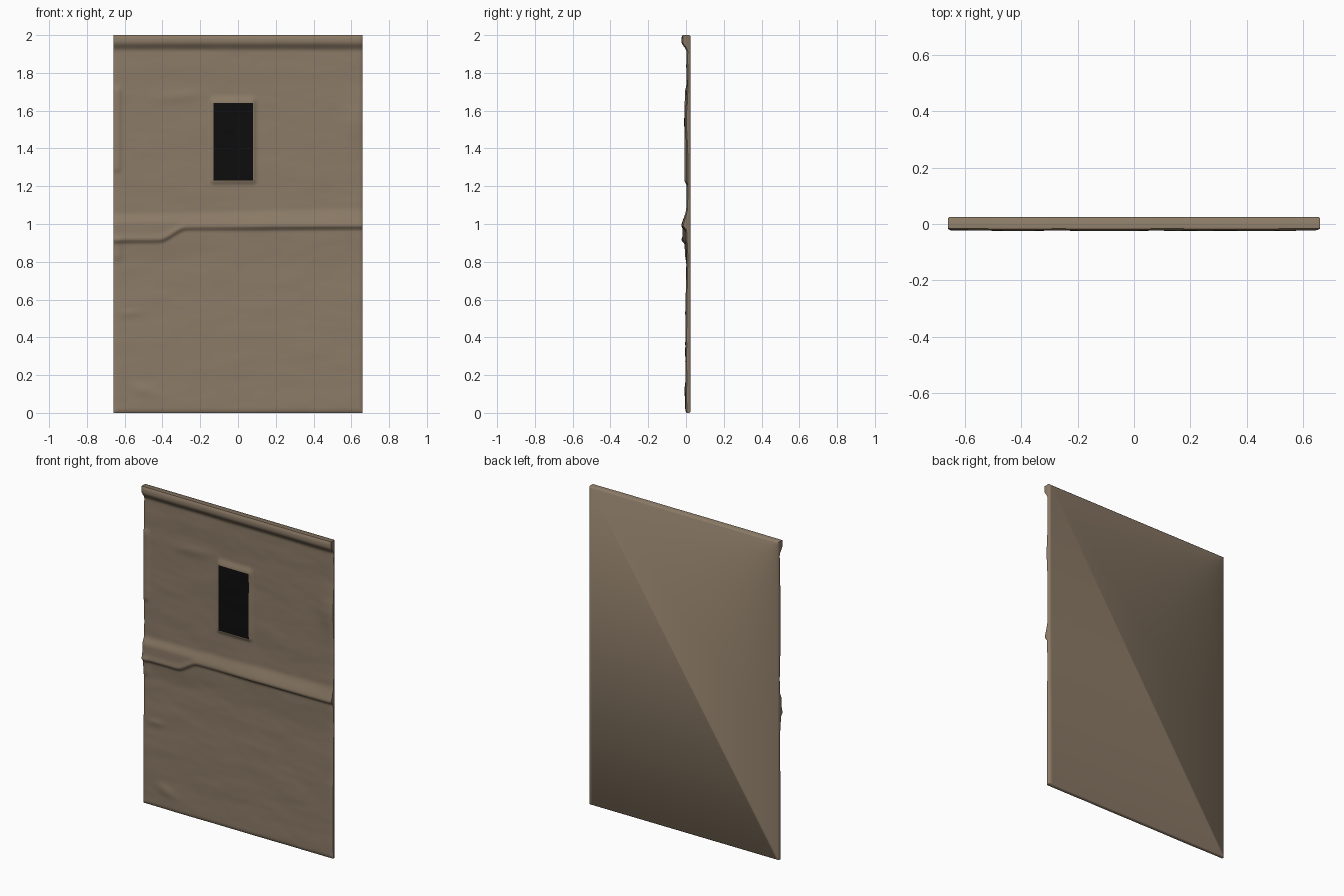
import bpy, bmesh, math
from mathutils import Vector, noise

if "Cube" in bpy.data.objects:
    bpy.data.objects.remove(bpy.data.objects["Cube"])

W, H, STEP = 0.66, 2.0, 0.01
BACK = 0.025
WX0, WX1, WZ0, WZ1 = -0.13, 0.08, 1.23, 1.64   # dark window patch


def smooth(a, b, t):
    t = max(0.0, min(1.0, (t - a) / (b - a)))
    return t * t * (3 - 2 * t)


def blob(x, z, cx, cz, rx, rz):
    return math.exp(-((x - cx) / rx) ** 2 - ((z - cz) / rz) ** 2)


def relief(x, z):
    """How far the cloth stands out towards the viewer."""
    h = -0.003 + 0.006 * (1 - smooth(0.3, 0.9, z))
    # rolled hem along the top
    h += 0.027 * smooth(1.915, 1.965, z)
    # sagging fold across the middle: sharp lower lip, soft upper slope
    lip = 0.91 + 0.065 * smooth(-0.42, -0.27, x) + 0.006 * x
    top = 1.06 + 0.025 * x
    fold = smooth(lip - 0.012, lip + 0.012, z) * (1 - smooth(1.0, top + 0.015, z))
    h += (0.019 + 0.003 * math.sin(x * 5)) * fold
    h += 0.006 * smooth(0.78, lip, z) * (1 - smooth(lip, lip + 0.05, z))
    # raised window patch with soft cloth slope above it
    dx = max(WX0 - x, x - WX1, 0)
    dz = max((WZ0 - z) * 1.8, z - WZ1, 0)
    h += 0.011 * (1 - smooth(0.0, 0.045, math.hypot(dx * 2.0, dz)))
    # strip on the left edge, dents and puckers
    h += 0.007 * (1 - smooth(-0.63, -0.612, x)) * smooth(1.26, 1.3, z) * (1 - smooth(1.7, 1.74, z))
    h += 0.006 * (1 - smooth(-0.63, -0.605, x)) * smooth(0.78, 0.84, z) * (1 - smooth(0.9, 0.94, z))
    h += 0.009 * blob(x, z, 0.63, 1.53, 0.07, 0.12)
    h += 0.006 * blob(x + 0.6 * (z - 0.12), z, -0.5, 0.12, 0.06, 0.04)
    h += 0.004 * blob(x, z, -0.57, 0.53, 0.06, 0.02)
    h += 0.004 * blob(x - (z - 1.68), z, -0.3, 1.68, 0.12, 0.03)
    # gentle wrinkles
    h += 0.0022 * noise.noise(Vector((x * 4, 3.1, z * 9)))
    h += 0.0008 * noise.noise(Vector((x * 10, 7.7, z * 22)))
    # rounded rim
    e = min(W - abs(x), z, H - z)
    h -= 0.007 * max(0.0, 1 - e / 0.02) ** 2
    return max(-0.012, min(0.025, h))


def material(name, col):
    m = bpy.data.materials.new(name)
    m.diffuse_color = (*col, 1)
    m.use_nodes = True
    m.node_tree.nodes["Principled BSDF"].inputs["Base Color"].default_value = m.diffuse_color
    return m


# front sheet as a relief grid
bm = bmesh.new()
nx, nz = round(2 * W / STEP), round(H / STEP)
grid = [[bm.verts.new((-W + i * STEP, -relief(-W + i * STEP, j * STEP), j * STEP))
         for i in range(nx + 1)] for j in range(nz + 1)]
for j in range(nz):
    for i in range(nx):
        f = bm.faces.new((grid[j][i], grid[j][i + 1], grid[j + 1][i + 1], grid[j + 1][i]))
        x, z = -W + (i + 0.5) * STEP, (j + 0.5) * STEP
        f.material_index = int(WX0 < x < WX1 and WZ0 < z < WZ1)

# side rim, small back bevel and flat back
edges = [e for e in bm.edges if e.is_boundary]
for y, inset in ((BACK - 0.006, 0.0), (BACK, 0.006)):
    geom = bmesh.ops.extrude_edge_only(bm, edges=edges)["geom"]
    edges = [g for g in geom if isinstance(g, bmesh.types.BMEdge) and g.is_boundary]
    for v in {v for e in edges for v in e.verts}:
        v.co.y = y
        v.co.x *= 1 - inset / W
        v.co.z = H / 2 + (v.co.z - H / 2) * (1 - inset / (H / 2))
back = bmesh.ops.contextual_create(bm, geom=edges)["faces"]
for f in back:
    f.material_index = 0
bmesh.ops.recalc_face_normals(bm, faces=bm.faces)

me = bpy.data.meshes.new("cloth_panel")
bm.to_mesh(me)
bm.free()
me.materials.append(material("tan cloth", (0.262, 0.198, 0.135)))
me.materials.append(material("black patch", (0.004, 0.004, 0.004)))
ob = bpy.data.objects.new("cloth_panel", me)
bpy.context.collection.objects.link(ob)
bpy.context.view_layer.objects.active = ob
ob.select_set(True)
bpy.ops.object.shade_smooth_by_angle(angle=math.radians(50))
